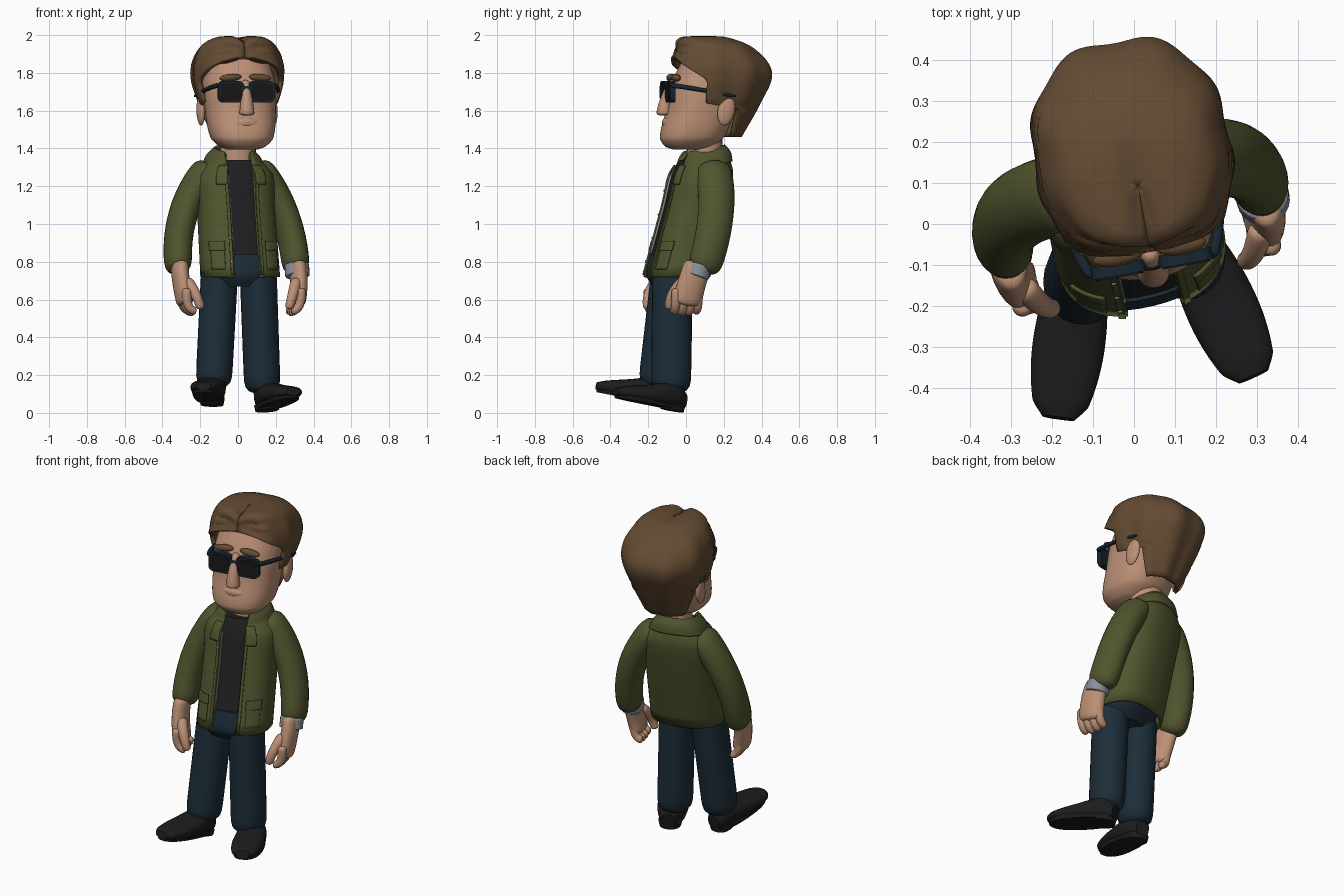
import bpy, bmesh, math
from mathutils import Matrix, Vector

if "Cube" in bpy.data.objects:
    bpy.data.objects.remove(bpy.data.objects["Cube"])

SQUARENESS = 1.2
SIDES = (("left", 1), ("right", -1))
parts = []


def material(name, *colour):
    mat = bpy.data.materials.new(name)
    mat.use_nodes = True
    mat.diffuse_color = (*colour, 1)
    shader = mat.node_tree.nodes["Principled BSDF"]
    shader.inputs["Base Color"].default_value = (*colour, 1)
    shader.inputs["Roughness"].default_value = .8
    return mat


skin = material("skin", .5, .28, .18)
brown = material("brown hair", .125, .07, .032)
olive = material("olive cloth", .08, .09, .027)
black = material("black shirt", .014, .014, .015)
denim = material("navy denim", .012, .026, .04)
leather = material("black leather", .012, .012, .013)
navy = material("navy frame", .009, .019, .03)
tinted = material("dark lens", .009, .009, .01)
grey = material("grey knit", .26, .28, .32)


def add(name, bm, mat, frame, thickness=0, offset=-1):
    mesh = bpy.data.meshes.new(name)
    bm.to_mesh(mesh)
    bm.free()
    mesh.materials.append(mat)
    part = bpy.data.objects.new(name, mesh)
    bpy.context.scene.collection.objects.link(part)
    part.matrix_world = frame
    if thickness:
        shell = part.modifiers.new("thickness", "SOLIDIFY")
        shell.thickness, shell.offset = thickness, offset
    parts.append(part)
    return part


def turn(angle, pivot, axis="Z"):
    pivot = Vector(pivot)
    return Matrix.Translation(pivot) @ Matrix.Rotation(angle, 4, axis) @ Matrix.Translation(-pivot)


def skin_rings(bm, rings, closed):
    for low, high in zip(rings, rings[1:]):
        for i in range(len(low) - (not closed)):
            j = (i + 1) % len(low)
            bm.faces.new((low[i], low[j], high[j], high[i]))
    if closed:
        bm.faces.new(rings[0][::-1])
        bm.faces.new(rings[-1])
        bmesh.ops.recalc_face_normals(bm, faces=bm.faces)


def section(rows, key):
    """Smoothly interpolate (depth centre, half width, half depth) at a height."""
    i = max(n for n in range(len(rows) - 1) if n == 0 or key >= rows[n][0])
    start, end = Vector(rows[i]), Vector(rows[i + 1])

    def slope(n):
        before, after = Vector(rows[max(n - 1, 0)]), Vector(rows[min(n + 1, len(rows) - 1)])
        return (after - before) / (after[0] - before[0])
    height = end[0] - start[0]
    t = (key - start[0]) / height
    ease = t * t * (3 - 2 * t)
    blend = start.lerp(end, ease) + height * t * (1 - t) * ((1 - t) * slope(i) - t * slope(i + 1))
    return blend[1:]


def outline(rows, key, angle, grow=0):
    """Point on a rounded-square section; angle zero faces the front."""
    centre, width, depth = section(rows, key)
    across, along = math.sin(angle), -math.cos(angle)
    rounded = [math.copysign(abs(c) ** (1 / SQUARENESS), c) for c in (across, along)]
    return (width + grow) * rounded[0], centre + (depth + grow) * rounded[1], key


def loft(name, rows, mat, frame=Matrix(), gap=None, thickness=0, steps=6, count=48):
    bm = bmesh.new()
    keys = [a[0] + (b[0] - a[0]) * i / steps for a, b in zip(rows, rows[1:]) for i in range(steps)]
    rings = []
    for key in keys + [rows[-1][0]]:
        edge = gap(key, section(rows, key)[1]) if gap else 0
        sweep = 2 * (math.pi - edge) / (count - 1 if gap else count)
        rings.append([bm.verts.new(outline(rows, key, edge + sweep * i)) for i in range(count)])
    skin_rings(bm, rings, not gap)
    return add(name, bm, mat, frame, thickness)


def tube(name, start, bend, end, radii, mat, frame=Matrix(), flat=1, steps=20, count=24):
    """Rounded, tapering tube along a curve; flat widens it from front to back."""
    bm = bmesh.new()
    start, bend, end = Vector(start), Vector(bend), Vector(end)
    rings = []
    for i in range(1, steps):
        t = (1 - math.cos(math.pi * i / steps)) / 2
        centre = start.lerp(bend, t).lerp(bend.lerp(end, t), t)
        tangent = (bend - start).lerp(end - bend, t).normalized()
        side = Vector((0, 1, 0)).cross(tangent).normalized()
        front = tangent.cross(side) * flat
        radius = (radii[0] + (radii[1] - radii[0]) * t) * math.sqrt(1 - abs(2 * t - 1) ** 16)
        angles = [2 * math.pi * n / count for n in range(count)]
        rings.append([bm.verts.new(centre + radius * (side * math.cos(a) + front * math.sin(a))) for a in angles])
    skin_rings(bm, rings, True)
    return add(name, bm, mat, frame)


def ball(name, centre, size, mat, frame=Matrix(), tilt=0, axis="Y"):
    bm = bmesh.new()
    bmesh.ops.create_uvsphere(bm, u_segments=24, v_segments=16, radius=1)
    bm.transform(Matrix.Translation(centre) @ Matrix.Rotation(tilt, 4, axis) @ Matrix.Diagonal((*size, 1)))
    return add(name, bm, mat, frame)


def box(name, centre, size, mat, frame, rounding):
    bm = bmesh.new()
    bmesh.ops.create_cube(bm, size=1)
    bm.transform(Matrix.Translation(centre) @ Matrix.Diagonal((*size, 1)))
    ridges = [e for e in bm.edges if abs(e.verts[0].co.y - e.verts[1].co.y) > size[1] / 2]
    bmesh.ops.bevel(bm, geom=ridges, offset=rounding, segments=4, affect="EDGES", profile=.5)
    return add(name, bm, mat, frame)


def opening(width):
    return lambda height, half_width: math.asin(min(1, width / half_width) ** SQUARENESS)


# Jacket body, wrapped round the turned torso and open at the front
torso = turn(.24, (0, 0, 0))
body = [(.72, -.05, .21, .17), (1.1, .05, .205, .165), (1.26, .085, .205, .16), (1.33, .1, .15, .135),
        (1.38, .1, .1, .11)]
loft("jacket_body", body, olive, torso, opening(.068), .018)
collar = [(1.31, .09, .165, .15), (1.36, .1, .14, .14), (1.4, .1, .1, .12)]
loft("collar", collar, olive, torso @ turn(.17, (0, .1, 1.35), "X"), opening(.075), .016)


def patch(name, bottom, top, inner, outer, mat=olive, grow=.004, steps=8):
    """Cloth plate that follows the jacket surface."""
    bm = bmesh.new()
    rings = []
    for i in range(steps + 1):
        height = bottom + (top - bottom) * i / steps
        angles = [inner + (outer - inner) * j / steps for j in range(steps + 1)]
        rings.append([bm.verts.new(outline(body, height, angle, grow)) for angle in angles])
    skin_rings(bm, rings, False)
    add(name, bm, mat, torso, .009, 0)


# Pockets, lapels, front bands, lining and buttons
for side, s in SIDES:
    patch(side + "_hip_pocket", .76, .89, s * .5, s * .95, grow=.002)
    patch(side + "_hip_flap", .86, .91, s * .47, s * .98, grow=.008)
    patch(side + "_lapel", 1.21, 1.31, s * .3, s * .6, grow=.006)
    patch(side + "_front_band", .73, 1.27, s * .28, s * .36)
patch("front_lining", .84, 1.26, -.28, -.25, grey, grow=-.005)
for i in range(4):
    ball("button", outline(body, .8 + i / 8, -.32, .009), (.007, .004, .007), grey, torso)

# Shirt ending at the waist, neck and trouser hips
inner = .93
shirt = [(height, depth, x * inner, y * inner) for height, depth, x, y in body[1:3]]
loft("shirt", [(.82, -.025, .19, .157)] + shirt + [(1.34, .09, .11, .12)], black, torso)
loft("trouser_hips", [(.67, -.075, .13, .1), (.73, -.065, .18, .14), (.84, -.035, .18, .15)], denim, torso)
tube("neck", (0, .1, 1.25), (0, .1, 1.4), (0, .1, 1.5), (.1, .09), skin)

# Sleeves, hands and curled fingers
for side, s in SIDES:
    tube(side + "_sleeve", (s * .32, .01, .74), (s * .33, .13, 1.08), (s * .12, .11, 1.31), (.073, .08), olive, torso,
         1.25)
    tube(side + "_palm", (s * .32, -.01, .79), (s * .33, -.05, .7), (s * .3, -.07, .57), (.044, .046), skin, torso, 1.7)
    for i in range(4):
        y = .04 * i - .13
        low = .53 + abs(i - 1.5) / 150
        tube(side + "_finger", (s * .31, y, .66), (s * .32, y, low), (s * .26, y, low), (.026, .021), skin, torso)
    tube(side + "_thumb", (s * .3, -.08, .7), (s * .26, -.16, .63), (s * .24, -.15, .55), (.032, .022), skin, torso)
tube("left_cuff", (.32, -.02, .72), (.32, -.01, .75), (.32, 0, .79), (.065, .065), grey, torso)

# Legs and shoes, heels on the ground and toes raised
last = [(0, .06, .04, .04), (.06, .08, .07, .07), (.22, .06, .088, .05), (.36, .045, .07, .03), (.4, .04, .04, .02)]
for (side, s), ankle, yaw in zip(SIDES, ((.13, -.08, .1), (-.13, -.15, .13)), (.43, -.14)):
    ankle, hip = Vector(ankle), Vector((s * .1 + .005, -.07, .8))
    tube(side + "_leg", ankle, ankle.lerp(hip, .5), hip, (.096, .098), denim, flat=1.1)
    foot = Matrix.Translation(ankle + Vector((0, .06, -.098))) @ Matrix.Rotation(yaw, 4, "Z")
    foot = foot @ Matrix.Rotation(-.18, 4, "X")
    loft(side + "_shoe", last, leather, foot @ Matrix.Rotation(math.pi / 2, 4, "X"))
    loft(side + "_sole", [(.008, -.2, .074, .195), (.027, -.2, .08, .2)], leather, foot)
    loft(side + "_heel", [(0, -.06, .06, .06), (.03, -.06, .066, .06)], leather, foot)

# Head and face
head = turn(.175, (0, .15, 0))
skull = [(1.395, .01, .08, .08), (1.41, .01, .12, .12), (1.46, .03, .165, .168), (1.6, .075, .185, .18),
         (1.75, .13, .19, .205), (1.93, .15, .14, .13)]
loft("head", skull, skin, head)
tube("nose", (0, -.12, 1.575), (0, -.125, 1.64), (0, -.07, 1.76), (.042, .022), skin, head)
ball("mouth", (0, -.09, 1.535), (.08, .04, .035), skin, head)

for side, s in SIDES:
    ball(side + "_ear", (s * .195, .18, 1.6), (.022, .046, .08), skin, head, -.2, "X")
    ball(side + "_eyebrow", (s * .08, -.07, 1.775), (.06, .022, .02), brown, head, s * .08)
    ball(side + "_fringe", (s * .08, .012, 1.905), (.1, .065, .055), brown, head, s * .2)
    # Sunglasses
    box(side + "_rim", (s * .083, -.1, 1.7), (.138, .03, .116), navy, head, .03)
    box(side + "_lens", (s * .083, -.115, 1.698), (.117, .008, .095), tinted, head, .028)
    tube(side + "_temple", (s * .15, -.11, 1.735), (s * .2, 0, 1.72), (s * .22, .23, 1.675), (.014, .008), navy, head)
ball("glasses_bridge", (0, -.105, 1.72), (.028, .012, .012), navy, head)


# Hair shell, open round the face and ears, with combed waves and a parting
def hairline(height, half_width):
    return 1.3 * min(1, max(0, (1.89 - height) / .13)) ** .6 if height > 1.63 else 1.9


mop = [(1.46, .17, .13, .12), (1.64, .15, .205, .24), (1.8, .17, .24, .28), (1.93, .15, .205, .205),
       (1.99, .09, .12, .12), (2, .09, .001, .001)]
hair = loft("hair", mop, brown, head, hairline, .025, count=72)
middle = .16
for vertex in hair.data.vertices:
    x, y, z = vertex.co
    wave = 1 + min(.022, (2 - z) / 5) * math.cos(9 * math.atan2(x, middle - y))
    parting = math.exp(-(x / .03) ** 2) * min(1, max(0, 1.2 - 5 * y)) if z > 1.88 else 0
    vertex.co = x * wave, middle + (y - middle) * wave, z - parting / 40

# Smooth shading with kept creases
bpy.ops.object.select_all(action="DESELECT")
for part in parts:
    part.select_set(True)
bpy.context.view_layer.objects.active = parts[0]
bpy.ops.object.shade_smooth_by_angle(angle=.8)
